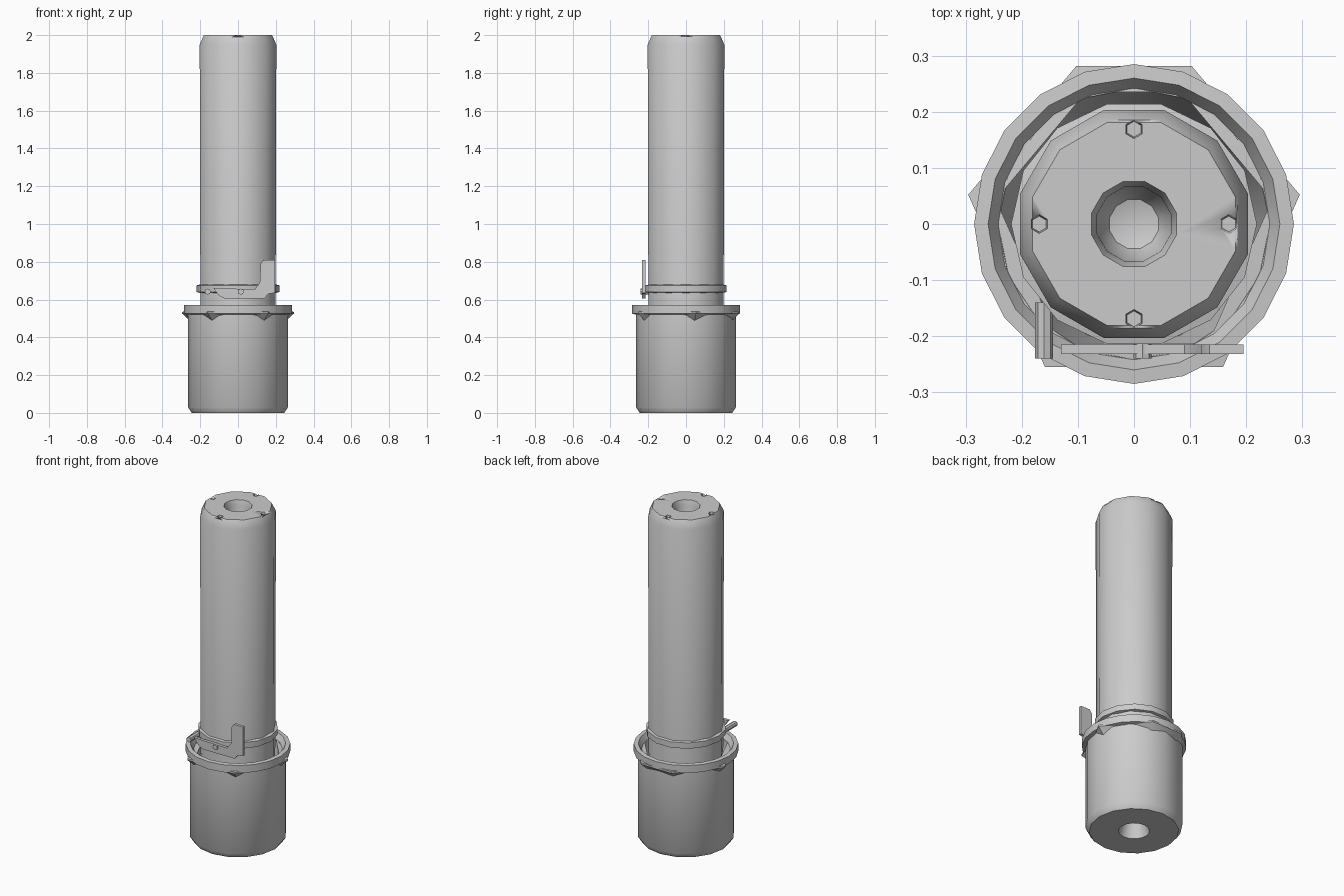
import bpy, bmesh, math

if "Cube" in bpy.data.objects:
    bpy.data.objects.remove(bpy.data.objects["Cube"])

def finish(name, bm, angle=35):
    bmesh.ops.remove_doubles(bm, verts=bm.verts, dist=1e-5)
    bmesh.ops.recalc_face_normals(bm, faces=bm.faces)
    me = bpy.data.meshes.new(name)
    bm.to_mesh(me)
    bm.free()
    ob = bpy.data.objects.new(name, me)
    bpy.context.collection.objects.link(ob)
    bpy.ops.object.select_all(action='DESELECT')
    ob.select_set(True)
    bpy.context.view_layer.objects.active = ob
    bpy.ops.object.shade_smooth_by_angle(angle=math.radians(angle))
    return ob

def lathe(name, profile, angles, closed=False):
    """Revolve (radius, z) points through a list of angles in degrees."""
    bm = bmesh.new()
    rings = []
    for r, z in profile:
        if r == 0:
            rings.append([bm.verts.new((0, 0, z))] * len(angles))
        else:
            rings.append([bm.verts.new((r * math.cos(math.radians(a)),
                                        r * math.sin(math.radians(a)), z)) for a in angles])
    pairs = list(zip(rings, rings[1:])) + ([(rings[-1], rings[0])] if closed else [])
    n = len(angles)
    for a, b in pairs:
        for i in range(n):
            j = (i + 1) % n
            quad = list(dict.fromkeys([a[i], a[j], b[j], b[i]]))
            bm.faces.new(quad)
    return finish(name, bm)

def sides(n, start=0):
    return [start + 360 * i / n for i in range(n)]

def plate(name, outline, y0, y1):
    """Extrude an (x, z) outline along y."""
    bm = bmesh.new()
    face = bm.faces.new([bm.verts.new((x, y0, z)) for x, z in outline])
    ext = bmesh.ops.extrude_face_region(bm, geom=[face])
    moved = [v for v in ext['geom'] if isinstance(v, bmesh.types.BMVert)]
    bmesh.ops.translate(bm, verts=moved, vec=(0, y1 - y0, 0))
    return finish(name, bm)

# Long shaft with bevelled top and a rounded socket
shaft = lathe('shaft', [(0, 0.15), (0.205, 0.15), (0.21, 1.95), (0.192, 1.99), (0.187, 2.0),
                        (0.078, 2.0), (0.068, 1.97), (0.066, 1.90), (0.045, 1.86), (0, 1.845)],
              sides(12, 15))

# Four small dents around the top edge
for i in range(4):
    a = math.pi / 2 * i
    bm = bmesh.new()
    bmesh.ops.create_cone(bm, cap_ends=True, segments=6, radius1=0.014, radius2=0.022, depth=0.06)
    bmesh.ops.translate(bm, verts=bm.verts, vec=(0.169 * math.cos(a), 0.169 * math.sin(a), 2.01))
    cutter = finish('dent_cutter', bm)
    cutter.hide_render = True
    cutter.hide_set(True)
    mod = shaft.modifiers.new('dent', 'BOOLEAN')
    mod.operation = 'DIFFERENCE'
    mod.solver = 'EXACT'
    mod.object = cutter

# Thin collar band just above the base cup
lathe('collar_band', [(0.2, 0.635), (0.219, 0.64), (0.219, 0.675), (0.2, 0.68)],
      sides(14), closed=True)

# Open base cup with a socket in the underside
lathe('base_cup', [(0, 0.11), (0.06, 0.09), (0.085, 0.0), (0.245, 0.0), (0.265, 0.03),
                   (0.265, 0.54), (0.242, 0.54), (0.215, 0.2), (0, 0.2)], sides(16))

# Rim ring around the cup mouth
lathe('rim_ring', [(0.262, 0.52), (0.285, 0.525), (0.285, 0.57), (0.26, 0.572), (0.242, 0.54)],
      sides(20), closed=True)

# Six-cornered flare under the rim
lathe('rim_flare', [(0.255, 0.485), (0.3, 0.525), (0.3, 0.535), (0.25, 0.54)],
      [10, 70, 110, 170, 238, 302], closed=True)

# Clip lever on the front
plate('clip_lever', [(-0.13, 0.66), (0.09, 0.655), (0.115, 0.69), (0.12, 0.79), (0.135, 0.81),
                     (0.195, 0.81), (0.195, 0.635), (0.16, 0.63), (0.14, 0.605), (-0.07, 0.605),
                     (-0.1, 0.62)], -0.232, -0.215)

# Small pins through the clip
for x in (-0.16, 0.015):
    bm = bmesh.new()
    bmesh.ops.create_cone(bm, cap_ends=True, segments=8, radius1=0.016, radius2=0.016, depth=0.1)
    for v in bm.verts:
        v.co = (x + v.co.x, -0.19 + v.co.z, 0.642 + v.co.y)
    finish('clip_pin', bm)
